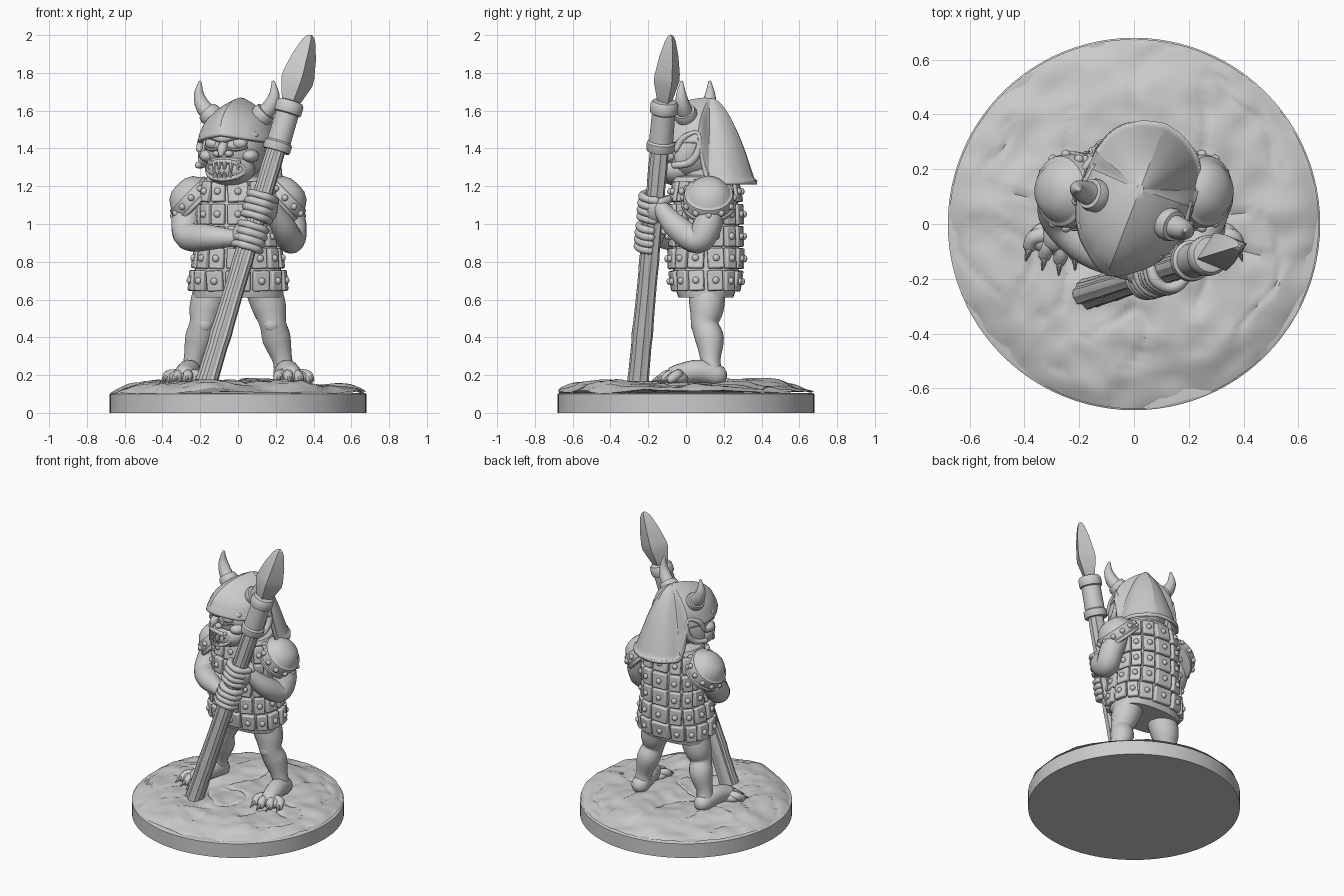
import bpy, bmesh, math, random
from math import sin, cos, pi, radians
from mathutils import Vector, Matrix, noise

random.seed(4)
cube = bpy.data.objects.get("Cube")
if cube:
    bpy.data.objects.remove(cube)

grey = bpy.data.materials.new("stone_grey")
grey.use_nodes = True
grey.diffuse_color = (0.6, 0.6, 0.6, 1)
grey.node_tree.nodes["Principled BSDF"].inputs["Base Color"].default_value = (0.6, 0.6, 0.6, 1)
ID = Matrix.Identity(4)


def finish(name, bm, angle=40):
    bmesh.ops.recalc_face_normals(bm, faces=bm.faces)
    me = bpy.data.meshes.new(name)
    bm.to_mesh(me)
    bm.free()
    me.materials.append(grey)
    me.shade_smooth()
    me.set_sharp_from_angle(angle=radians(angle))
    ob = bpy.data.objects.new(name, me)
    bpy.context.collection.objects.link(ob)
    return ob


def rings(bm, loops, cap_end=True):
    vs = [[bm.verts.new(p) for p in loop] for loop in loops]
    n = len(vs[0])
    for a, b in zip(vs, vs[1:]):
        for i in range(n):
            bm.faces.new((a[i], a[(i + 1) % n], b[(i + 1) % n], b[i]))
    bm.faces.new(vs[0])
    if cap_end:
        bm.faces.new(vs[-1])


def lathe(bm, profile, M=ID, n=32, wobble=None):
    w = wobble or [1] * n
    rings(bm, [[M @ Vector((r * w[i] * cos(2 * pi * i / n), r * w[i] * sin(2 * pi * i / n), z))
                for i in range(n)] for r, z in profile])


def tube(bm, pts, M=ID, n=14, steps=5):
    # smooth tapered limb through (x, y, z, radius) points, with rounded ends
    P = [Vector(p) for p in pts]
    Q = [P[0]] + P + [P[-1]]
    path = []
    for a, b, c, d in zip(Q, Q[1:], Q[2:], Q[3:]):
        for k in range(steps):
            t = k / steps
            path.append(0.5 * (2 * b + (c - a) * t + (2 * a - 5 * b + 4 * c - d) * t * t
                               + (3 * b - a - 3 * c + d) * t ** 3))
    path.append(P[-1])
    for end, nxt in ((0, 1), (-1, -2)):
        p, r = path[end].to_3d(), path[end][3]
        d = (p - path[nxt].to_3d()).normalized()
        caps = [Vector((*(p + d * r * h), r * s)) for h, s in ((0.5, 0.87), (0.85, 0.53), (0.98, 0.15))]
        path = caps[::-1] + path if end == 0 else path + caps
    u = Vector((0.31, 0.87, 0.38))
    loops = []
    for i, p in enumerate(path):
        t = (path[min(i + 1, len(path) - 1)].to_3d() - path[max(i - 1, 0)].to_3d()).normalized()
        u = (u - t * u.dot(t)).normalized()
        v = t.cross(u)
        loops.append([M @ (p.to_3d() + p[3] * (u * cos(2 * pi * k / n) + v * sin(2 * pi * k / n)))
                      for k in range(n)])
    rings(bm, loops)


def ball(bm, loc, size, M=ID, u=16):
    bmesh.ops.create_uvsphere(bm, u_segments=u, v_segments=u * 5 // 8, radius=1,
                              matrix=M @ Matrix.Translation(loc) @ Matrix.Diagonal((*size, 1)))


# Base disc and rocky ground
bm = bmesh.new()
lathe(bm, [(0.68, 0), (0.68, 0.1), (0.67, 0.105)], n=96)
finish("base", bm)


def ground(r, a):
    p = Vector((r * cos(a), r * sin(a), 0))
    crack = max(0, 0.06 - abs(noise.noise(p * 4 + Vector((3, 1, 5))))) / 0.06
    z = 0.108 + 0.058 * (1 - (r / 0.68) ** 6) + 0.03 * noise.noise(p * 3.5) + 0.012 * noise.noise(p * 11)
    p.z = max(0.1, z - 0.01 * crack)
    return p


bm = bmesh.new()
rings(bm, [[ground(0.675 * k / 60, 2 * pi * i / 128) for i in range(128)] for k in range(1, 61)])
finish("ground", bm)

# Legs and clawed feet
for side, s in (("left", 1), ("right", -1)):
    bm = bmesh.new()
    tube(bm, [(s * .12, .11, .7, .1), (s * .165, .11, .56, .092), (s * .185, .1, .47, .072),
              (s * .205, .125, .39, .076), (s * .235, .13, .28, .053), (s * .245, .135, .21, .058)])
    ball(bm, (s * .18, .055, .47), (.045, .03, .045))
    finish(side + "_leg", bm)
    bm = bmesh.new()
    tube(bm, [(s * .245, .16, .2, .058), (s * .26, .06, .22, .062), (s * .285, -.05, .2, .055)])
    ball(bm, (s * .29, -.05, .185), (.095, .065, .042))
    for k in range(4):
        x = .215 + .05 * k
        y = -.13 + .018 * abs(k - 1) ** 1.5
        tube(bm, [(s * (.25 + .025 * k), -.04, .2, .032), (s * x, y + .03, .2, .028),
                  (s * (x + .005 * k), y, .18, .025)], n=10)
        tube(bm, [(s * (x + .006 * k), y - .015, .185, .014), (s * (x + .01 * k), y - .055, .165, .003)], n=8)
    finish(side + "_foot", bm)

# Padded coat with rows of studded plates
BODY = [(.61, .235, .145), (.64, .24, .155), (.72, .235, .17), (.82, .215, .178), (.94, .2, .175),
        (1.06, .2, .175), (1.16, .2, .165), (1.22, .18, .15), (1.27, .1, .1)]


def body_point(a, z):
    lo, hi = next((p, q) for p, q in zip(BODY, BODY[1:]) if z <= q[0])
    t = (z - lo[0]) / (hi[0] - lo[0])
    A, B = (lo[i] + (hi[i] - lo[i]) * t for i in (1, 2))
    return Vector((A * math.copysign(abs(cos(a)) ** .8, cos(a)),
                   .105 + B * math.copysign(abs(sin(a)) ** .8, sin(a)), z))


bm = bmesh.new()
rings(bm, [[body_point(2 * pi * i / 48, z) for i in range(48)] for z, _, _ in BODY])
lathe(bm, [(.12, 1.2), (.17, 1.2), (.18, 1.225), (.165, 1.25), (.1, 1.26)], Matrix.Translation((0, .1, 0)))
finish("coat", bm)
plates, studs = bmesh.new(), bmesh.new()
N = 14
for row in range(5):
    z = .7 + .117 * row
    for i in range(N):
        a = 2 * pi * (i + .5) / N
        left, right = body_point(a - pi / N, z), body_point(a + pi / N, z)
        tan = (right - left).normalized()
        mid = (left + right) / 2 * .4 + body_point(a, z) * .6
        slope = body_point(a, z + .045) - body_point(a, z - .045)
        out = tan.cross(slope).normalized()
        up = out.cross(tan)
        R = Matrix((tan, out, up)).transposed().to_4x4()
        R = R @ Matrix.Rotation(random.uniform(-.06, .06), 4, 'Y')
        M = Matrix.Translation(mid + out * .01) @ R
        bmesh.ops.create_cube(plates, size=1,
                              matrix=M @ Matrix.Diagonal(((right - left).length * .92, .034, .108, 1)))
        ball(studs, (0, .018, 0), (.019, .016, .019), M, u=10)
ob = finish("coat_plates", plates)
bev = ob.modifiers.new("soft_edges", 'BEVEL')
bev.width, bev.segments = .008, 2

# Shoulder guards
for side, s in (("left", 1), ("right", -1)):
    M = Matrix.Translation((s * .245, .12, 1.135)) @ Matrix.Rotation(s * radians(45), 4, 'Y')
    bm = bmesh.new()
    lathe(bm, [(.01, .105), (.05, .1), (.088, .08), (.112, .045), (.116, .04), (.128, .036), (.133, .02),
               (.137, -.02), (.145, -.026), (.145, -.045), (.12, -.05)], M)
    finish(side + "_shoulder_guard", bm)
    for k in range(12):
        a = 2 * pi * k / 12
        ball(studs, (.134 * cos(a), .134 * sin(a), .005), (.018, .018, .018), M, u=10)
finish("studs", studs)

# Spear, leaning across the body
foot, tip = Vector((-.165, -.25, .16)), Vector((.385, -.08, 2))
axis = tip - foot
L = axis.length
S = Matrix.Translation(foot) @ axis.to_track_quat('Z', 'Y').to_matrix().to_4x4()
bm = bmesh.new()
grain = [1 + random.uniform(-.11, .11) for i in range(28)]
lathe(bm, [(.056 - .007 * k / 20 + random.uniform(-.002, .002), k * .067) for k in range(21)], S, 28, grain)
finish("spear_shaft", bm, 25)
bm = bmesh.new()
lathe(bm, [(.045, 1.285), (.071, 1.285), (.075, 1.295), (.075, 1.33), (.064, 1.34), (.062, 1.49), (.071, 1.495),
           (.074, 1.505), (.074, 1.545), (.064, 1.56), (.04, 1.565)], S)
finish("spear_socket", bm)
bm = bmesh.new()
lathe(bm, [(.04, 1.54), (.055, 1.58), (.083, 1.67), (.082, 1.71), (.062, 1.81), (.035, 1.895), (.02, 1.92),
           (.008, L)], S @ Matrix.Diagonal((.85, 1.08, 1, 1)), 4)
finish("spear_head", bm, 20)

# Arms and fists wrapped round the shaft
ARMS = {
    "right": (-1, .93, [(-.24, .11, 1.11, .08), (-.275, .085, 1.02, .078), (-.26, .01, .935, .076),
                        (-.16, -.09, .93, .068), (-.03, -.16, .925, .045)]),
    "left": (1, 1.09, [(.245, .125, 1.11, .08), (.285, .115, 1.0, .078), (.28, .06, .915, .073),
                       (.24, -.05, .985, .066), (.185, -.13, 1.08, .045)])}
ez = axis.normalized()
ex = (Vector((1, 0, 0)) - ez * ez.x).normalized()
for side, (s, z, pts) in ARMS.items():
    bm = bmesh.new()
    tube(bm, pts)
    finish(side + "_arm", bm)
    bm = bmesh.new()
    H = Matrix((ex, ez.cross(ex), ez)).transposed().to_4x4()
    H.translation = foot + axis * ((z - foot.z) / axis.z)
    ball(bm, (s * .06, .01, 0), (.04, .055, .068), H)
    for k in range(4):
        zz = (k - 1.5) * .037
        arc = [radians(d) for d in (0, -35, -70, -105, -140, -175)]
        tube(bm, [(s * .07 * cos(a), .074 * sin(a), zz, .025 - .002 * abs(k - 1.5) - .003 * (j % 2))
                  for j, a in enumerate(arc)], H, 10)
    tube(bm, [(s * .07, .03, .05, .024), (s * .03, .065, .055, .023), (s * -.03, .06, .045, .018)], H, 10)
    finish(side + "_hand", bm)

# Head, turned toward the right
HEAD = Matrix.Translation((0, .07, 0)) @ Matrix.Rotation(radians(-21), 4, 'Z')
bm = bmesh.new()
ball(bm, (0, -.03, 1.4), (.165, .185, .17), HEAD, u=24)
ball(bm, (0, -.12, 1.29), (.135, .12, .088), HEAD, u=24)
tube(bm, [(0, .05, 1.18, .11), (0, 0, 1.32, .11)], HEAD)
tube(bm, [(-.15, -.14, 1.47, .018), (-.07, -.21, 1.467, .02), (0, -.225, 1.45, .02),
          (.07, -.21, 1.467, .02), (.15, -.14, 1.47, .018)], HEAD)
tube(bm, [(0, -.2, 1.44, .02), (0, -.235, 1.395, .026), (0, -.25, 1.37, .014)], HEAD)
lip = [(.105 * cos(a), -.236 + .055 * cos(a) ** 2, 1.285 + .048 * sin(a), .012)
       for a in [2 * pi * k / 16 for k in range(17)]]
tube(bm, lip, HEAD, 10, 3)
for s in (-1, 1):
    ball(bm, (s * .12, -.13, 1.36), (.045, .055, .035), HEAD)
    ball(bm, (s * .033, -.22, 1.372), (.024, .025, .018), HEAD)
    ball(bm, (s * .073, -.172, 1.427), (.045, .035, .032), HEAD)
    tube(bm, [(s * .03, -.208, 1.402, .008), (s * .07, -.208, 1.393, .009), (s * .115, -.17, 1.405, .008)], HEAD, 8)
finish("head", bm)
bm = bmesh.new()
for k in range(6):
    x = (k - 2.5) * .032
    y = -.236 + 5 * x * x
    big = .01 if k in (1, 4) else 0
    tube(bm, [(x, y, 1.325, .015), (x, y - .006, 1.295 - big, .008)], HEAD, 8, 2)
    tube(bm, [(x * .9, y, 1.245, .014), (x * .9, y - .006, 1.272 + big, .007)], HEAD, 8, 2)
finish("teeth", bm)

# Pointed ears
for side, s in (("left", 1), ("right", -1)):
    bm = bmesh.new()
    E = HEAD @ Matrix.Translation((s * .185, 0, 1.39)) @ Matrix.Rotation(s * radians(15), 4, 'Z') \
        @ Matrix.Rotation(radians(-28), 4, 'X')
    ball(bm, (-s * .005, 0, 0), (.025, .055, .095), E)
    tube(bm, [(0, -.02, -.1, .018), (s * .012, .045, -.05, .021), (s * .02, .058, .03, .02),
              (s * .02, .01, .11, .01), (s * .01, -.045, .05, .017), (0, -.05, -.02, .018)], E, 10)
    finish(side + "_ear", bm)


# Keeled helmet with a long neck flap
def helmet_point(u, a):
    s, c = sin(a), cos(a)
    depth, n = (.285, 3) if s > 0 else (.245, 2)
    R = (abs(c / .2) ** n + abs(s / depth) ** n) ** (-1 / n) + .022 * max(0, 1 - abs(c) / .4)
    k = min(1, max(0, (s - .3) / .3))
    back = k * k * (3 - 2 * k)
    rim = 1.47 - .04 * abs(c) - (.24 - .04 * abs(c)) * back
    f = sin(u * pi / 2)
    g = (1 - cos(u * pi / 2)) * (1 - back) + f ** 1.9 * back
    flare = 1 + .04 * max(0, u - .85) / .15
    z = 1.67 - (1.67 - rim) * g - .4 * (1 - u) * min(.12, R * f * abs(c))
    return HEAD @ Vector((R * f * flare * c, R * f * flare * s + .06 * (1 - f), z))


bm = bmesh.new()
rings(bm, [[helmet_point(k / 24, 2 * pi * i / 96) for i in range(96)] for k in range(1, 25)], cap_end=False)
ob = finish("helmet", bm, 25)
sol = ob.modifiers.new("thickness", 'SOLIDIFY')
sol.thickness = .022

# Horns with collars
for side, s in (("left", 1), ("right", -1)):
    bm = bmesh.new()
    tube(bm, [(s * .13, -.02, 1.56, .045), (s * .185, -.02, 1.615, .042), (s * .213, -.02, 1.68, .029),
              (s * .208, -.02, 1.75, .009)], HEAD)
    lathe(bm, [(.03, -.03), (.058, -.03), (.062, 0), (.055, .02), (.03, .024)],
          HEAD @ Matrix.Translation((s * .152, -.02, 1.583)) @ Matrix.Rotation(s * radians(45), 4, 'Y'), 24)
    finish(side + "_horn", bm)
